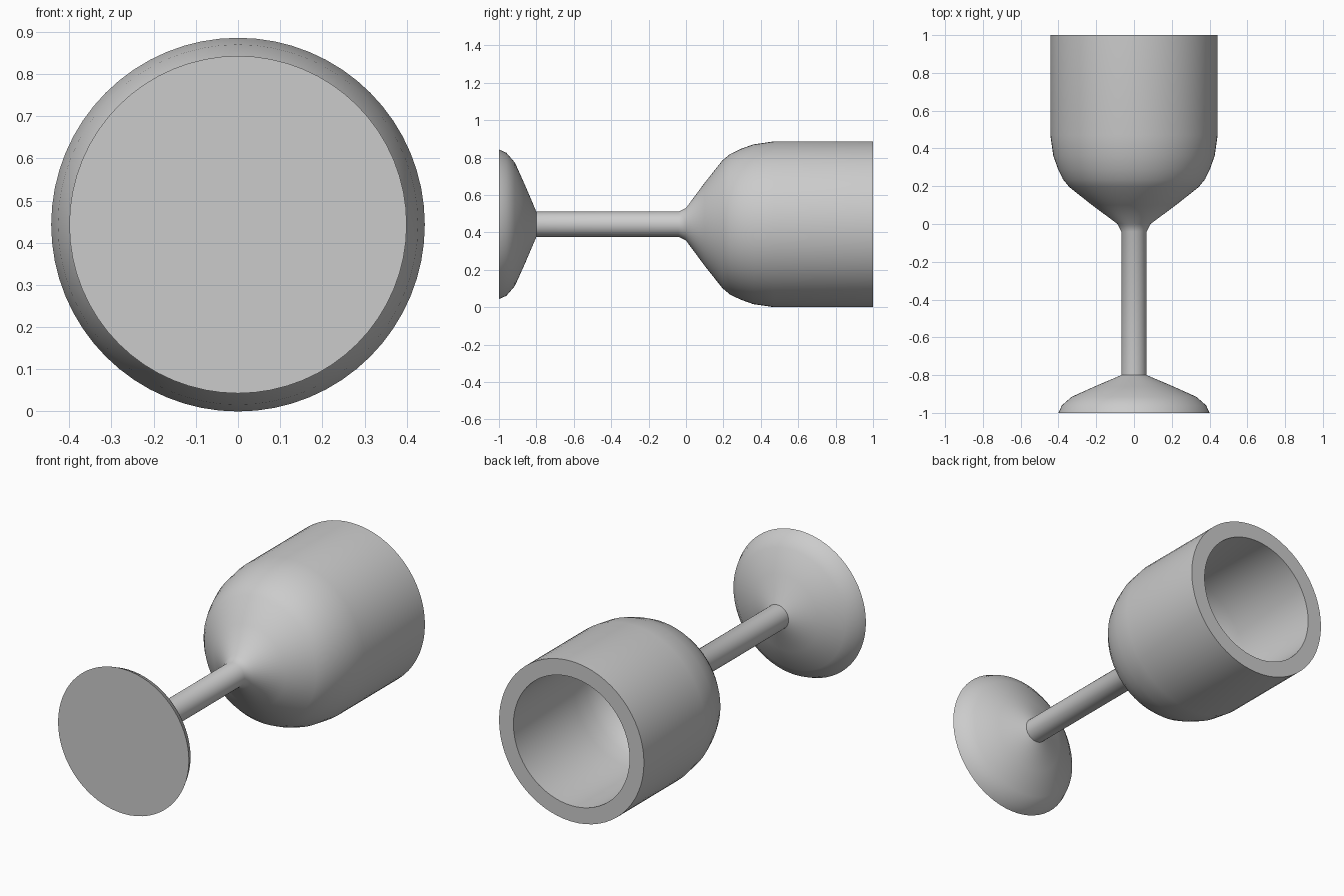
import bpy
import bmesh
import math
from mathutils import Matrix, Vector

cube = bpy.data.objects.get("Cube")
if cube:
    bpy.data.objects.remove(cube, do_unlink=True)

SEGMENTS = 64
AXIS_Z = 0.443

grey = bpy.data.materials.new("plain_grey")
grey.use_nodes = True
COLOUR = (0.6, 0.6, 0.6, 1)
grey.diffuse_color = COLOUR
grey.node_tree.nodes["Principled BSDF"].inputs["Base Color"].default_value = COLOUR

# Profile pieces as (position along the axis, radius)
foot = [(-1, 0), (-1, 0.4), (-0.96, 0.382), (-0.915, 0.33), (-0.86, 0.208)]
stem = [(-0.8, 0.067), (-0.04, 0.067)]
bowl_outside = [(0, 0.087), (0.1, 0.222), (0.195, 0.342), (0.235, 0.375),
                (0.29, 0.402), (0.36, 0.427), (0.47, 0.443), (1, 0.443)]
bowl_inside = [(1, 0.355), (0.47, 0.355), (0.38, 0.342), (0.32, 0.325),
               (0.267, 0.288), (0.17, 0.168), (0.07, 0.036), (0.06, 0)]


def revolve(name, profile):
    """Spin a profile around the lengthwise y axis."""
    bm = bmesh.new()
    verts = [bm.verts.new((r, y, 0)) for y, r in profile]
    edges = [bm.edges.new(pair) for pair in zip(verts, verts[1:])]
    bmesh.ops.spin(bm, geom=verts + edges, cent=(0, 0, 0), axis=(0, 1, 0),
                   angle=math.tau, steps=SEGMENTS, use_merge=True)
    bmesh.ops.remove_doubles(bm, verts=bm.verts, dist=0.0001)
    bmesh.ops.recalc_face_normals(bm, faces=bm.faces)
    bmesh.ops.transform(bm, verts=bm.verts,
                        matrix=Matrix.Translation(Vector((0, 0, AXIS_Z))))
    mesh = bpy.data.meshes.new(name)
    bm.to_mesh(mesh)
    bm.free()
    mesh.materials.append(grey)
    obj = bpy.data.objects.new(name, mesh)
    bpy.context.collection.objects.link(obj)
    return obj


# Goblet lying on its side: foot, stem and hollow bowl in one surface
goblet = revolve("goblet", foot + stem + bowl_outside + bowl_inside)
bpy.ops.object.select_all(action="DESELECT")
goblet.select_set(True)
bpy.context.view_layer.objects.active = goblet
bpy.ops.object.shade_smooth_by_angle(angle=math.radians(40))
